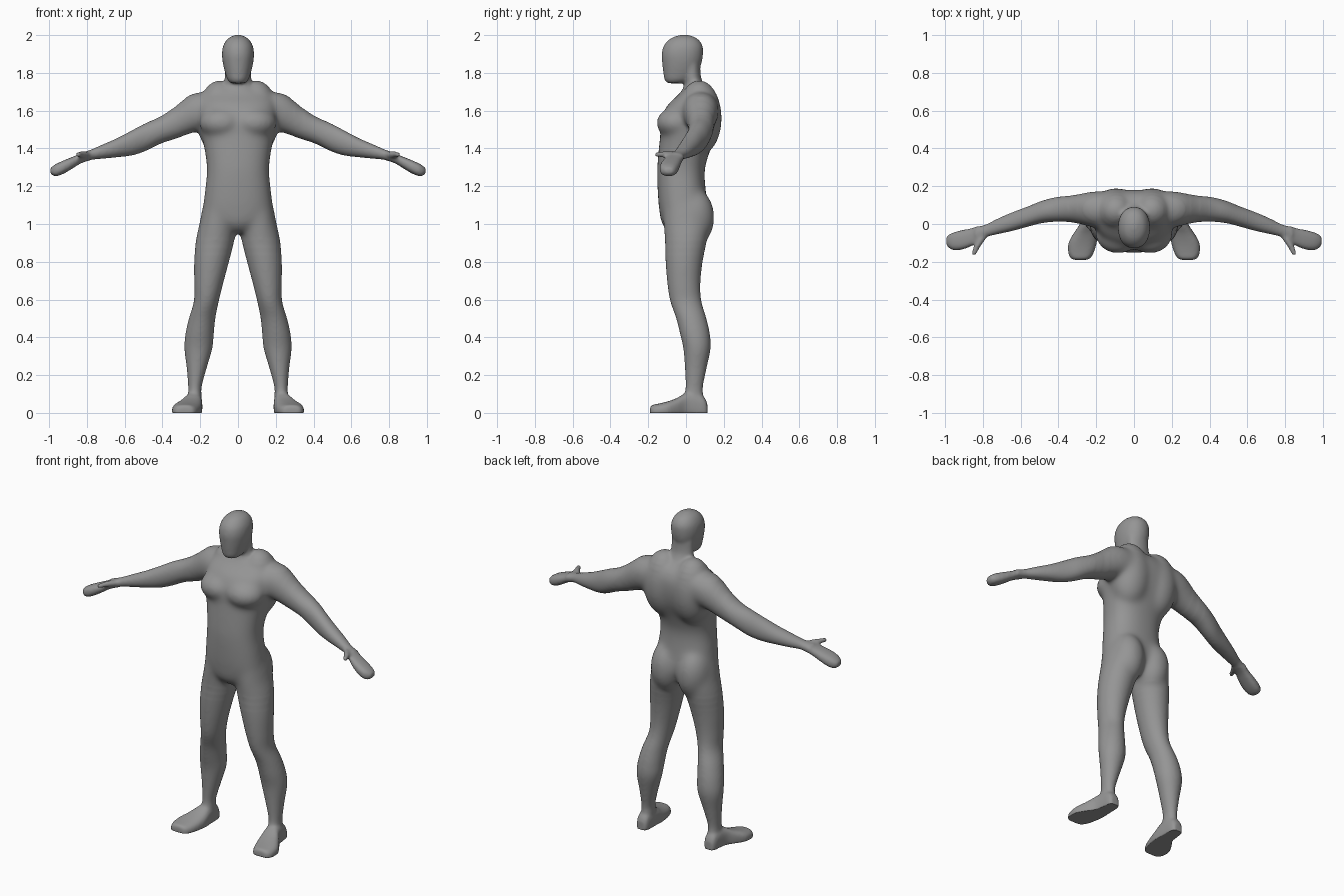
import bpy, bmesh, math
from mathutils import Matrix

bm = bmesh.new()
AXES = {'x': (1, 2, 0), 'y': (0, 2, 1), 'z': (0, 1, 2)}
BOTH = (1, -1)


def spline(rows, steps=4):
    """Catmull-Rom resampling of section rows."""
    out = []
    for i in range(len(rows) - 1):
        p = [rows[max(0, min(len(rows) - 1, i + k))] for k in (-1, 0, 1, 2)]
        for s in range(steps):
            u = s / steps
            out.append([0.5 * (2 * b + (c - a) * u + (2 * a - 5 * b + 4 * c - d) * u * u
                               + (3 * b - a - 3 * c + d) * u ** 3) for a, b, c, d in zip(*p)])
    return out + [list(rows[-1])]


def loft(axis, rows, power=2.0, sides=(1,), n=32):
    """Loft rows of (position, min a, max a, min b, max b) along an axis."""
    ia, ib, it = AXES[axis]
    for side in sides:
        rings = []
        for t, a0, a1, b0, b1 in spline(rows):
            ring = []
            for k in range(n):
                ang = 2 * math.pi * k / n
                c, s = math.cos(ang), math.sin(ang)
                co = [0, 0, 0]
                co[ia] = (a0 + a1) / 2 + (a1 - a0) / 2 * math.copysign(abs(c) ** (2 / power), c)
                co[ib] = (b0 + b1) / 2 + (b1 - b0) / 2 * math.copysign(abs(s) ** (2 / power), s)
                co[it] = t
                co[0] *= side
                ring.append(bm.verts.new(co))
            rings.append(ring)
        for r, q in zip(rings, rings[1:]):
            for k in range(n):
                bm.faces.new((r[k], r[(k + 1) % n], q[(k + 1) % n], q[k]))
        bm.faces.new(rings[0])
        bm.faces.new(rings[-1])


def bulge(x, y, z, rx, ry, rz):
    """Mirrored pair of muscle ellipsoids."""
    for side in BOTH:
        m = Matrix.Translation((x * side, y, z)) @ Matrix.Diagonal((rx, ry, rz, 1))
        bmesh.ops.create_uvsphere(bm, u_segments=24, v_segments=16, radius=1, matrix=m)


# Torso
loft('z', [(z, -w, w, f, b) for z, w, f, b in [
    (0.955, .05, -.09, .06), (1.0, .13, -.127, .10), (1.06, .183, -.14, .118),
    (1.15, .178, -.149, .108), (1.28, .165, -.153, .099), (1.38, .175, -.146, .125),
    (1.48, .196, -.136, .165), (1.56, .206, -.130, .18), (1.63, .206, -.098, .178),
    (1.68, .18, -.045, .155), (1.71, .12, -.02, .122)]], 2.35)

# Neck
loft('z', [(z, -w, w, f, b) for z, w, f, b in [
    (1.64, .19, -.04, .15), (1.70, .135, -.022, .125), (1.735, .082, -.01, .098),
    (1.78, .071, -.012, .079), (1.86, .07, -.02, .075)]])

# Head
loft('z', [(z, -w, w, f, b) for z, w, f, b in [
    (1.745, .038, -.10, -.01), (1.765, .056, -.114, .03), (1.80, .068, -.120, .06),
    (1.85, .080, -.126, .082), (1.90, .085, -.129, .09), (1.945, .078, -.117, .087),
    (1.98, .056, -.085, .062), (1.997, .026, -.045, .025), (2.002, .006, -.02, 0)]], 2.15)

# Chest, back and buttock muscles
bulge(.085, -.05, 1.535, .122, .108, .085)
bulge(.095, .07, 1.56, .125, .121, .20)
bulge(.090, .035, 1.035, .100, .117, .16)

# Legs
loft('z', [
    (1.16, .03, .168, -.11, .08), (1.08, .012, .190, -.12, .11), (1.0, .010, .205, -.120, .126),
    (.92, .017, .223, -.113, .113), (.80, .048, .232, -.108, .088), (.68, .080, .232, -.098, .076),
    (.59, .102, .234, -.083, .082), (.50, .120, .260, -.052, .108), (.42, .128, .278, -.032, .126),
    (.34, .136, .284, -.014, .130), (.24, .165, .272, -.006, .110), (.14, .192, .264, -.002, .09),
    (.09, .193, .265, -.01, .092), (.03, .195, .265, -.01, .10)], sides=BOTH)

# Feet, running below the floor so the soles can be flattened
loft('y', [
    (.113, .208, .258, -.02, .05), (.095, .195, .270, -.03, .085), (.05, .191, .276, -.03, .105),
    (0, .189, .287, -.03, .105), (-.05, .189, .320, -.03, .078), (-.10, .197, .347, -.03, .060),
    (-.15, .212, .349, -.03, .048), (-.178, .228, .338, -.03, .043), (-.190, .245, .322, -.02, .034)],
    2.7, BOTH)

# Arms
loft('x', [
    (.10, .01, .165, 1.53, 1.69), (.19, -.02, .175, 1.50, 1.698), (.26, -.008, .166, 1.475, 1.682),
    (.33, .008, .152, 1.450, 1.625), (.41, .012, .143, 1.425, 1.570), (.49, .004, .122, 1.386, 1.534),
    (.56, -.014, .094, 1.363, 1.497), (.64, -.036, .064, 1.353, 1.455), (.72, -.054, .030, 1.345, 1.420),
    (.79, -.072, -.004, 1.338, 1.390), (.84, -.10, -.012, 1.320, 1.376)], 2.1, BOTH)

# Hands
loft('x', [
    (.78, -.07, -.005, 1.338, 1.39), (.83, -.098, -.014, 1.322, 1.375), (.87, -.122, -.024, 1.298, 1.358),
    (.92, -.138, -.034, 1.268, 1.338), (.96, -.138, -.046, 1.253, 1.320), (.983, -.124, -.058, 1.258, 1.305),
    (.994, -.11, -.07, 1.27, 1.295)], 2.6, BOTH)

# Thumbs
loft('y', [
    (-.05, .765, .815, 1.347, 1.383), (-.09, .792, .836, 1.349, 1.385), (-.125, .816, .852, 1.352, 1.384),
    (-.155, .832, .860, 1.354, 1.381), (-.167, .840, .858, 1.357, 1.377)], 2.2, BOTH)

bmesh.ops.recalc_face_normals(bm, faces=bm.faces)
mesh = bpy.data.meshes.new("body")
bm.to_mesh(mesh)
bm.free()
body = bpy.data.objects.new("body", mesh)
bpy.context.collection.objects.link(body)

# Fuse the parts into one skin
remesh = body.modifiers.new("fuse", 'REMESH')
remesh.mode = 'VOXEL'
remesh.voxel_size = 0.008
skin = bpy.data.meshes.new_from_object(body.evaluated_get(bpy.context.evaluated_depsgraph_get()))
body.modifiers.clear()
body.data = skin

# Soften everything a little, the trunk and shoulders most, then flatten the soles
bm = bmesh.new()
bm.from_mesh(skin)
for low, high, reach, count in ((-1, 3, 2, 5), (.84, 1.73, .40, 8), (.88, 1.70, .35, 10), (.92, 1.67, .30, 12)):
    picked = [v for v in bm.verts if low < v.co.z < high and abs(v.co.x) < reach]
    for _ in range(count):
        bmesh.ops.smooth_vert(bm, verts=picked, factor=0.5, use_axis_x=True, use_axis_y=True, use_axis_z=True)
for v in bm.verts:
    v.co.z = max(v.co.z, 0)
bm.to_mesh(skin)
bm.free()
skin.shade_smooth()

# Dark grey skin
grey = bpy.data.materials.new("dark_grey")
grey.diffuse_color = (0.3, 0.3, 0.3, 1)
skin.materials.clear()
skin.materials.append(grey)
